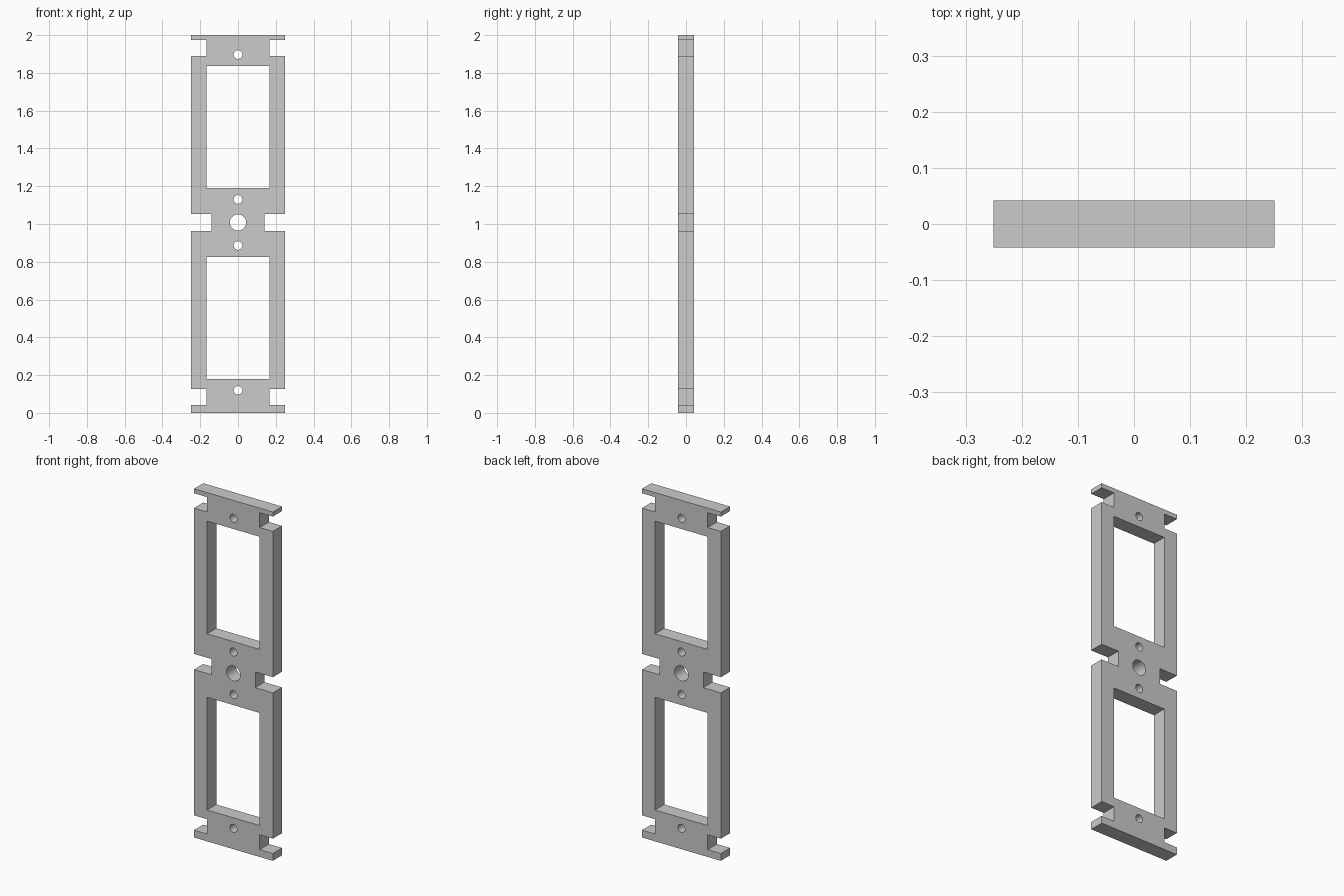
import bpy, math

if "Cube" in bpy.data.objects:
    bpy.data.objects.remove(bpy.data.objects["Cube"])

HALF_T = 0.0415   # half thickness
HALF_W = 0.25     # half width

curve = bpy.data.curves.new("frame_plate", 'CURVE')
curve.dimensions = '2D'
curve.fill_mode = 'BOTH'
curve.extrude = HALF_T


def loop(points):
    s = curve.splines.new('POLY')
    s.points.add(len(points) - 1)
    for p, (x, z) in zip(s.points, points):
        p.co = (x, z, 0, 1)
    s.use_cyclic_u = True


def circle(z, r, n=32):
    loop([(r * math.cos(2 * math.pi * i / n), z + r * math.sin(2 * math.pi * i / n))
          for i in range(n)])


# Outer outline: right side with three edge notches, mirrored to the left
right = [(HALF_W, 0)]
for low, high, inner in [(0.042, 0.127, 0.167), (0.963, 1.053, 0.139), (1.889, 1.974, 0.167)]:
    right += [(HALF_W, low), (inner, low), (inner, high), (HALF_W, high)]
right.append((HALF_W, 2))
loop(right + [(-x, z) for x, z in reversed(right)])

# Two rectangular windows
for low, high in [(0.18, 0.826), (1.19, 1.836)]:
    loop([(-0.167, low), (0.167, low), (0.167, high), (-0.167, high)])

# Small screw holes and the larger centre hole
for z in (0.119, 0.886, 1.13, 1.897):
    circle(z, 0.023)
circle(1.008, 0.043)

# Stand the plate upright and turn it into a clean mesh
plate = bpy.data.objects.new("frame_plate", curve)
bpy.context.collection.objects.link(plate)
plate.rotation_euler.x = math.pi / 2
bpy.context.view_layer.objects.active = plate
plate.select_set(True)
bpy.ops.object.convert(target='MESH')
bpy.ops.object.transform_apply(location=False, rotation=True, scale=False)
bpy.ops.object.mode_set(mode='EDIT')
bpy.ops.mesh.select_all(action='SELECT')
bpy.ops.mesh.remove_doubles(threshold=0.0001)
bpy.ops.mesh.normals_make_consistent(inside=False)
bpy.ops.object.mode_set(mode='OBJECT')
bpy.ops.object.shade_smooth_by_angle(angle=math.radians(30))
